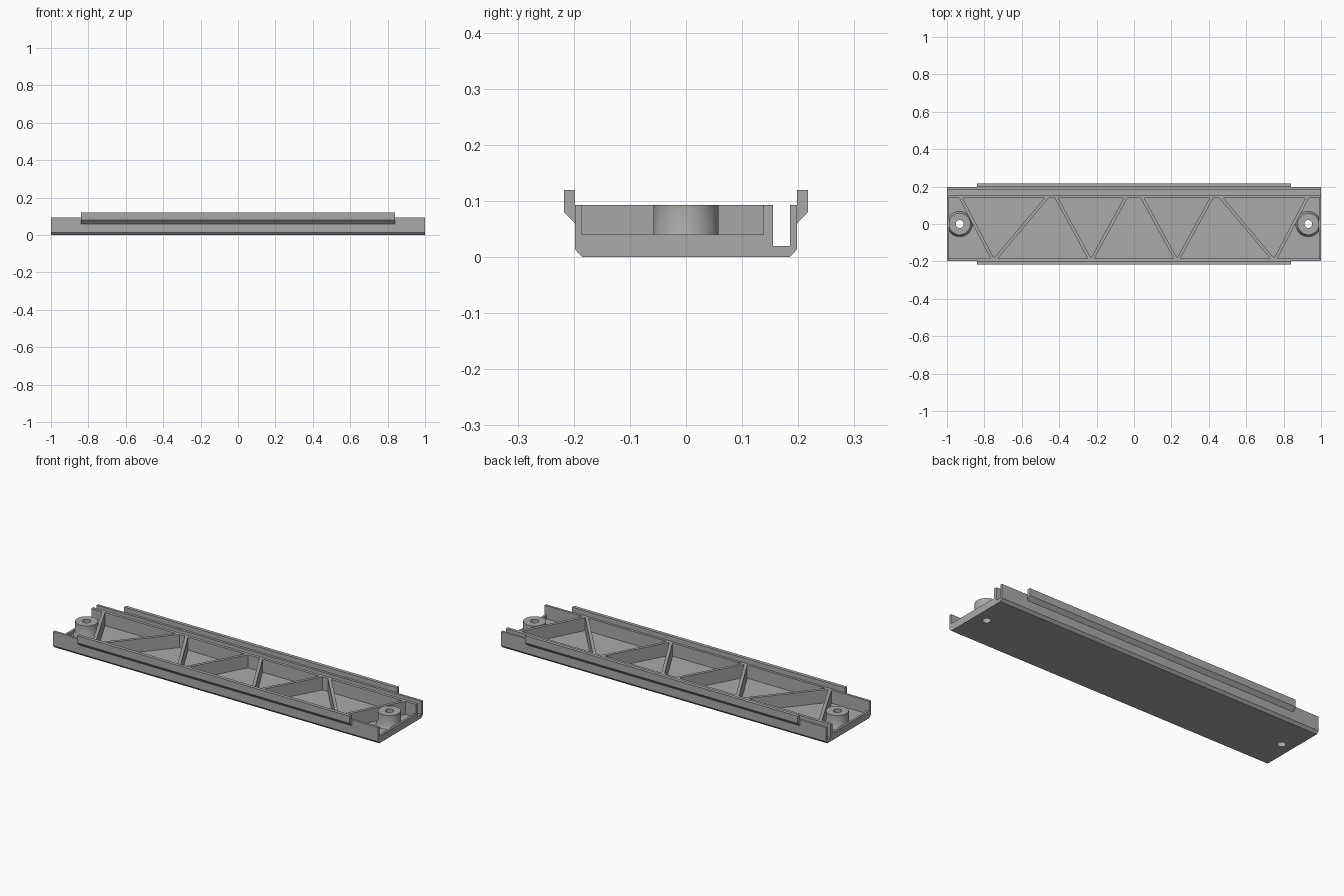
import bpy, bmesh, math
from mathutils import Vector

if "Cube" in bpy.data.objects:
    bpy.data.objects.remove(bpy.data.objects["Cube"], do_unlink=True)

FLOOR, SILL, TOP = 0.02, 0.04, 0.093
FRONT_IN, BACK_IN = -0.185, 0.138
BOSS_X, HOLE_R = 0.932, 0.021

grey = bpy.data.materials.new("plain grey")
grey.use_nodes = True
grey.diffuse_color = (0.4, 0.4, 0.4, 1)
grey.node_tree.nodes["Principled BSDF"].inputs["Base Color"].default_value = (0.4, 0.4, 0.4, 1)


def finish(name, bm):
    bmesh.ops.recalc_face_normals(bm, faces=bm.faces)
    mesh = bpy.data.meshes.new(name)
    bm.to_mesh(mesh)
    bm.free()
    mesh.materials.append(grey)
    obj = bpy.data.objects.new(name, mesh)
    bpy.context.collection.objects.link(obj)
    return obj


def extrude(name, points, direction):
    """Sweep a closed outline along a straight direction."""
    bm = bmesh.new()
    face = bm.faces.new([bm.verts.new(p) for p in points])
    result = bmesh.ops.extrude_face_region(bm, geom=[face], use_keep_orig=True)
    verts = [g for g in result["geom"] if isinstance(g, bmesh.types.BMVert)]
    bmesh.ops.translate(bm, verts=verts, vec=direction)
    return finish(name, bm)


def along_x(name, profile, x0, x1):
    return extrude(name, [(x0, y, z) for y, z in profile], (x1 - x0, 0, 0))


def lathe(name, profile, centre, steps=48):
    """Turn a closed radius/height outline into a ring."""
    bm = bmesh.new()
    rings = []
    for i in range(steps):
        a = math.tau * i / steps
        rings.append([bm.verts.new((centre + r * math.cos(a), r * math.sin(a), z))
                      for r, z in profile])
    n = len(profile)
    for i in range(steps):
        a, b = rings[i], rings[(i + 1) % steps]
        for j in range(n):
            k = (j + 1) % n
            bm.faces.new((a[j], b[j], b[k], a[k]))
    return finish(name, bm)


def smooth(obj):
    bpy.ops.object.select_all(action="DESELECT")
    obj.select_set(True)
    bpy.context.view_layer.objects.active = obj
    bpy.ops.object.shade_smooth_by_angle(angle=math.radians(30))


# Tray: chamfered bottom, side walls and the cable slot at the back
tray = along_x("tray", [
    (-0.185, 0), (0.185, 0), (0.198, 0.014), (0.198, TOP), (0.185, TOP),
    (0.185, FLOOR), (0.155, FLOOR), (0.155, TOP), (BACK_IN, TOP),
    (BACK_IN, FLOOR), (FRONT_IN, FLOOR), (FRONT_IN, TOP),
    (-0.198, TOP), (-0.198, 0.014)], -1, 1)

for side, word in ((-1, "right"), (1, "left")):
    # Screw hole through the floor
    bpy.ops.mesh.primitive_cylinder_add(vertices=48, radius=HOLE_R, depth=0.2,
                                        location=(side * BOSS_X, 0, 0))
    cutter = bpy.context.object
    cut = tray.modifiers.new("screw hole", "BOOLEAN")
    cut.operation, cut.solver, cut.object = "DIFFERENCE", "EXACT", cutter
    bpy.context.view_layer.objects.active = tray
    bpy.ops.object.modifier_apply(modifier=cut.name)
    bpy.data.objects.remove(cutter, do_unlink=True)

    # Screw boss with a flared foot
    smooth(lathe(word + "_screw_boss", [
        (HOLE_R, FLOOR), (0.068, FLOOR), (0.058, SILL),
        (0.058, TOP), (HOLE_R, TOP)], side * BOSS_X))

    # Low sill closing the end of the tray
    along_x(word + "_end_sill", [
        (FRONT_IN, FLOOR), (BACK_IN, FLOOR), (BACK_IN, SILL), (FRONT_IN, SILL)],
        side * 0.988, side)

    # Diagonal ribs: x at the back wall, x at the front wall
    for i, (xb, xf) in enumerate([(0.925, 0.757), (0.468, 0.74),
                                  (0.414, 0.238), (0.045, 0.222)]):
        half = 0.0085 * math.hypot(xb - xf, BACK_IN - FRONT_IN) / (BACK_IN - FRONT_IN)
        ends = [(xb - half, BACK_IN), (xb + half, BACK_IN),
                (xf + half, FRONT_IN), (xf - half, FRONT_IN)]
        extrude(f"{word}_rib_{i + 1}", [(side * x, y, FLOOR) for x, y in ends],
                Vector((0, 0, TOP - FLOOR)))

# Raised rails along both outer walls
for side, word in ((-1, "front"), (1, "back")):
    along_x(word + "_rail", [(side * y, z) for y, z in (
        (0.198, 0.06), (0.217, 0.08), (0.217, 0.12), (0.198, 0.12))], -0.84, 0.84)
